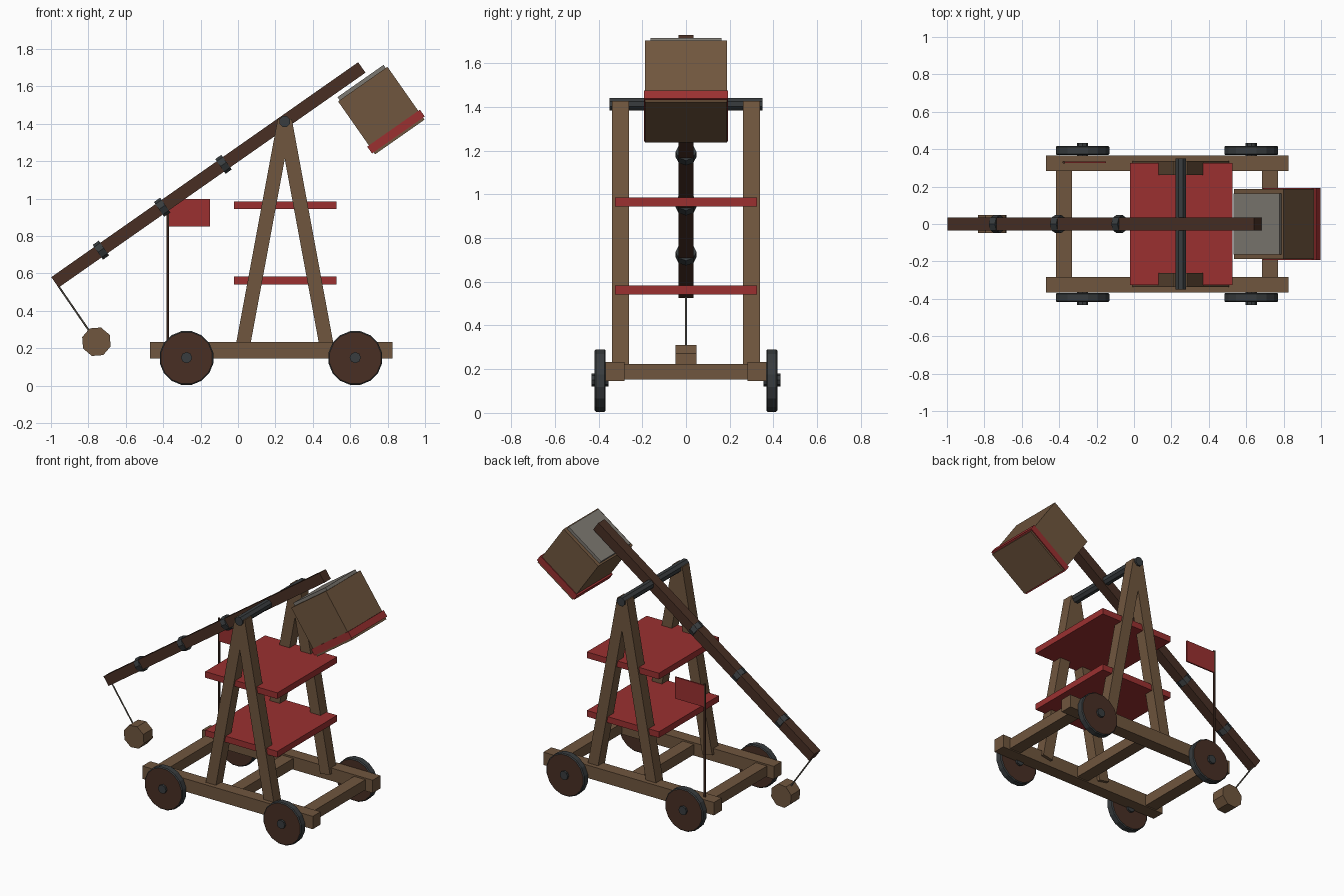
import bpy, bmesh, math
from mathutils import Vector, Matrix

if "Cube" in bpy.data.objects:
    bpy.data.objects.remove(bpy.data.objects["Cube"])


def material(name, r, g, b):
    m = bpy.data.materials.new(name)
    lin = [((c / 255 + 0.055) / 1.055) ** 2.4 for c in (r, g, b)]
    m.diffuse_color = (*lin, 1)
    m.use_nodes = True
    m.node_tree.nodes["Principled BSDF"].inputs["Base Color"].default_value = m.diffuse_color
    return m


WOOD = material("wood", 112, 86, 62)
DARK = material("dark_wood", 72, 47, 36)
RED = material("red_paint", 155, 48, 48)
IRON = material("dark_iron", 56, 60, 62)
STONE = material("grey_stone", 124, 120, 113)
ROPE = material("rope", 110, 104, 94)


def finish(bm, name, mats, matrix):
    me = bpy.data.meshes.new(name)
    bm.to_mesh(me)
    bm.free()
    for m in mats:
        me.materials.append(m)
    ob = bpy.data.objects.new(name, me)
    ob.matrix_world = matrix
    bpy.context.collection.objects.link(ob)
    return ob


def box(name, mat, centre, size, tilt=0.0):
    """Box; tilt turns it about y, lifting its +x end."""
    bm = bmesh.new()
    bmesh.ops.create_cube(bm, size=1, matrix=Matrix.Diagonal((*size, 1)))
    return finish(bm, name, [mat], Matrix.Translation(centre) @ Matrix.Rotation(-tilt, 4, 'Y'))


def rod(name, mats, a, b, radius, sides=8, turn=0.0, bevel=0.0):
    """Prism from a to b; a second material goes on the end faces."""
    a, b = Vector(a), Vector(b)
    bm = bmesh.new()
    bmesh.ops.create_cone(bm, cap_ends=True, segments=sides, radius1=radius, radius2=radius,
                          depth=(b - a).length, matrix=Matrix.Rotation(turn, 4, 'Z'))
    caps = [f for f in bm.faces if abs(f.normal.z) > 0.9]
    for f in caps:
        f.material_index = len(mats) - 1
    if bevel:
        rims = list({e for f in caps for e in f.edges})
        bmesh.ops.bevel(bm, geom=rims, offset=bevel, segments=1, affect='EDGES', material=0)
    rot = (b - a).to_track_quat('Z', 'Y').to_matrix().to_4x4()
    return finish(bm, name, mats, Matrix.Translation((a + b) / 2) @ rot)


def beam(name, mat, a, b, width):
    """Square beam in an x-z plane from a to b."""
    a, b = Vector(a), Vector(b)
    d = b - a
    return box(name, mat, (a + b) / 2, (d.length, width, width), math.atan2(d.z, d.x))


# chassis cross members
for i, x in enumerate((-0.375, 0.18, 0.727)):
    box(f"cross_member_{i}", WOOD, (x, 0, 0.188), (0.086, 0.60, 0.07))

for s, side in ((-1, "front"), (1, "back")):
    # chassis rail
    box(f"{side}_rail", WOOD, (0.178, s * 0.325, 0.19), (1.295, 0.085, 0.088))
    # A-frame legs
    for x, tag in ((0.022, "left"), (0.478, "right")):
        beam(f"{side}_{tag}_leg", WOOD, (x, s * 0.3, 0.19), (0.25, s * 0.3, 1.42), 0.076)
    # wheels and hubs
    for x, tag in ((-0.275, "left"), (0.627, "right")):
        rod(f"{side}_{tag}_wheel", [IRON, DARK], (x, s * 0.368, 0.148), (x, s * 0.418, 0.148),
            0.146, 16, math.pi / 16, 0.006)
        rod(f"{side}_{tag}_hub", [IRON], (x, s * 0.355, 0.15), (x, s * 0.432, 0.15), 0.03)

# platforms and pivot axle
for z, tag in ((0.563, "lower"), (0.965, "upper")):
    box(f"{tag}_platform", RED, (0.252, 0, z), (0.548, 0.65, 0.042))
rod("pivot_axle", [IRON], (0.25, -0.35, 1.413), (0.25, 0.35, 1.413), 0.031, 8, math.pi / 8)

# throwing arm with iron bands
A = math.radians(35)
U = Vector((math.cos(A), 0, math.sin(A)))
V = Vector((-math.sin(A), 0, math.cos(A)))
PIVOT = Vector((0.25, 0, 1.413))
beam("throwing_arm", DARK, PIVOT - U * 1.5, PIVOT + U * 0.503, 0.068)
for i in range(1, 4):
    c = PIVOT - U * 0.4 * i
    rod(f"arm_band_{i}", [IRON], c - U * 0.02, c + U * 0.02, 0.048)

# counterweight box, its red band and stone fill
W = Vector((0.766, 0, 1.471))
box("counterweight_box", WOOD, W, (0.322, 0.374, 0.345), A)
box("counterweight_band", RED, W - V * 0.137, (0.344, 0.386, 0.045), A)
box("stone_fill", STONE, W + V * 0.18, (0.30, 0.324, 0.026), A)

# sling rope and projectile
rod("sling_rope", [ROPE], (-0.965, 0, 0.54), (-0.79, 0, 0.285), 0.005, 6)
rod("projectile", [WOOD], (-0.757, 0.049, 0.235), (-0.757, -0.049, 0.235), 0.08, 8, math.radians(27))

# flag
rod("flag_pole", [DARK], (-0.375, 0.33, 0.2), (-0.375, 0.33, 1.01), 0.008, 6)
box("flag", RED, (-0.26, 0.33, 0.925), (0.22, 0.01, 0.148))
